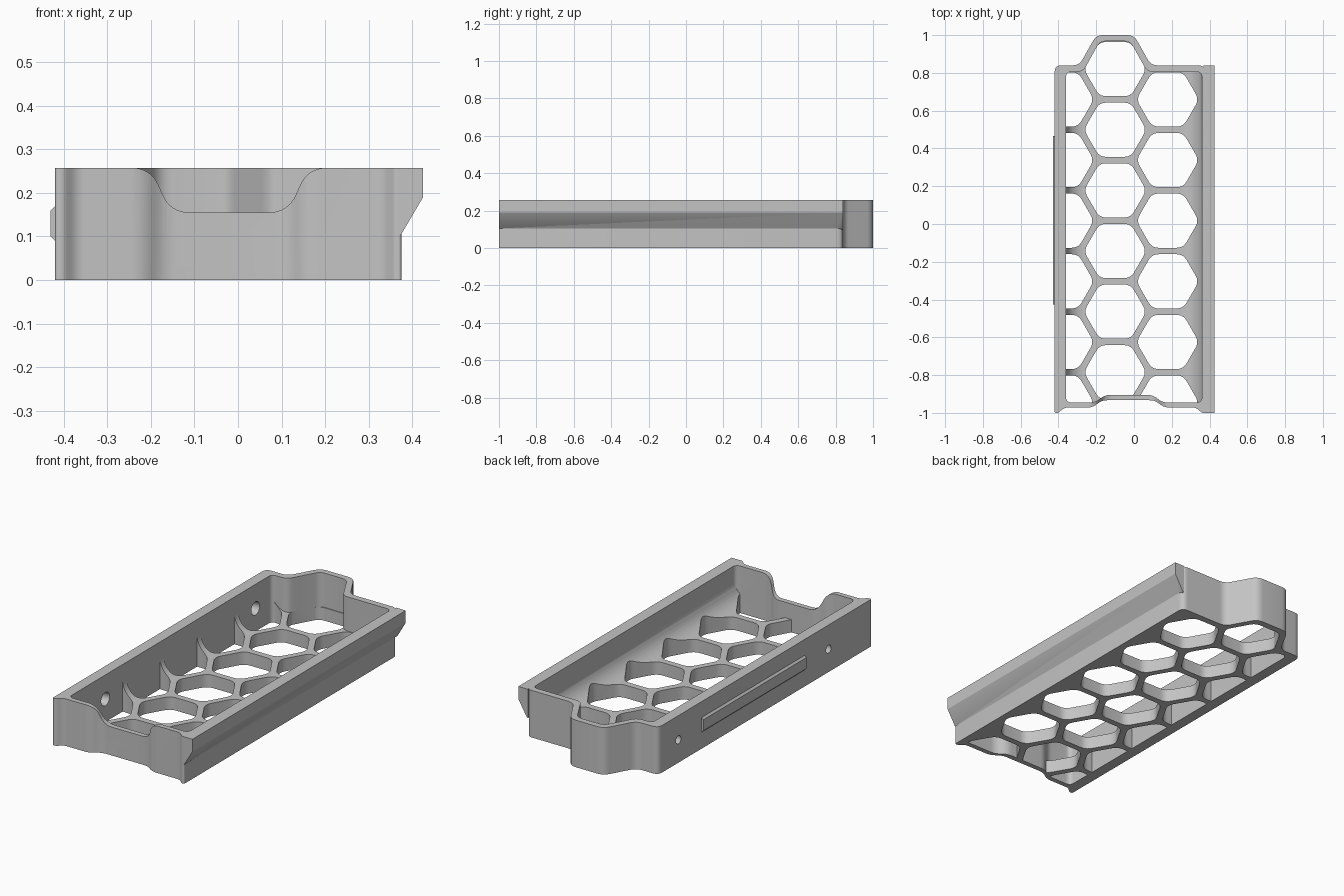
import bpy, bmesh, math
from mathutils import Vector, Matrix

if "Cube" in bpy.data.objects:
    bpy.data.objects.remove(bpy.data.objects["Cube"])

TOP, FLOOR, FILLET = 0.257, 0.07, 0.10
PITCH = 0.321

grey = bpy.data.materials.new("light_grey")
grey.use_nodes = True
colour = (0.55, 0.55, 0.55, 1)
grey.diffuse_color = colour
grey.node_tree.nodes["Principled BSDF"].inputs["Base Color"].default_value = colour


def rounded(points, radius, steps=5):
    """Round every corner of a closed 2D outline."""
    pts = [Vector(p) for p in points]
    out = []
    for i, p in enumerate(pts):
        a, b = pts[i - 1] - p, pts[(i + 1) % len(pts)] - p
        r = min(radius, a.length * 0.45, b.length * 0.45)
        s, e = p + a.normalized() * r, p + b.normalized() * r
        for k in range(steps + 1):
            t = k / steps
            out.append(s * (1 - t) ** 2 + p * 2 * t * (1 - t) + e * t * t)
    return out


def add_prism(bm, outline, lo, hi, axis):
    """Extrude an outline along z (xy outline) or y (xz outline)."""
    place = (lambda p, h: (p[0], p[1], h)) if axis == "z" else (lambda p, h: (p[0], h, p[1]))
    rings = [[bm.verts.new(place(p, h)) for p in outline] for h in (lo, hi)]
    n = len(outline)
    bm.faces.new(rings[0])
    bm.faces.new(rings[1][::-1])
    for i in range(n):
        j = (i + 1) % n
        bm.faces.new((rings[0][j], rings[0][i], rings[1][i], rings[1][j]))


def finish(name, bm):
    bmesh.ops.recalc_face_normals(bm, faces=bm.faces[:])
    mesh = bpy.data.meshes.new(name)
    bm.to_mesh(mesh)
    bm.free()
    mesh.materials.append(grey)
    obj = bpy.data.objects.new(name, mesh)
    bpy.context.collection.objects.link(obj)
    return obj


def prism(name, outline, lo, hi, axis="z"):
    bm = bmesh.new()
    add_prism(bm, outline, lo, hi, axis)
    return finish(name, bm)


def combine(target, tool, operation):
    mod = target.modifiers.new("cut", "BOOLEAN")
    mod.operation, mod.solver, mod.object = operation, "EXACT", tool
    bpy.context.view_layer.objects.active = target
    bpy.ops.object.modifier_apply(modifier=mod.name)
    tool.hide_render = True
    bpy.data.objects.remove(tool)


# Outer shell, following the stepped front and the bulge at the back
outer = rounded([(-.42, -1), (-.40, -1), (-.37, -.972), (-.22, -.972), (-.17, -.933),
                 (.11, -.933), (.16, -.972), (.33, -.972), (.36, -1), (.375, -1),
                 (.375, .84), (.09, .84), (0, 1), (-.20, 1), (-.29, .84), (-.42, .84)], .035)
inner = rounded([(-.36, -.945), (-.205, -.945), (-.155, -.905), (.10, -.905), (.15, -.945),
                 (.36, -.945), (.36, .806), (.07, .806), (-.02, .968), (-.18, .968),
                 (-.27, .806), (-.36, .806)], .03)
tray = prism("tray", outer, 0, TOP)
combine(tray, prism("cavity", inner, FLOOR, TOP + .1), "DIFFERENCE")

# Flared lip along the right side
lip = [(.367, .10), (.375, .105), (.425, .19), (.425, TOP), (.367, TOP)]
combine(tray, prism("lip", lip, -1, .84, "y"), "UNION")

# Concave coves where the floor sweeps up into the long walls
for side in (-1, 1):
    cove = [(side * .365, FLOOR - .01), (side * .365, FLOOR + FILLET)]
    for k in range(13):
        a = k / 12 * math.pi / 2
        cove.append((side * (.36 - FILLET * (1 - math.cos(a))),
                     FLOOR + FILLET * (1 - math.sin(a))))
    cove.append((side * (.36 - FILLET), FLOOR - .01))
    combine(tray, prism("cove", cove, -.955, .815, "y"), "UNION")

# Honeycomb openings, trimmed to the inside of the walls
bm = bmesh.new()
radius = .1435 / math.cos(math.pi / 6)
for column in (-1, 0, 1):
    cx = -.10 + column * PITCH * math.cos(math.pi / 6)
    for row in range(6):
        cy = .82 - PITCH * (row + abs(column) / 2)
        corners = [(cx + radius * math.cos(k * math.pi / 3),
                    cy + radius * math.sin(k * math.pi / 3)) for k in range(6)]
        add_prism(bm, rounded(corners, .035), -.05, TOP - .01, "z")
comb = finish("honeycomb", bm)
combine(comb, prism("trim", inner, -.1, TOP + .1), "INTERSECT")
combine(tray, comb, "DIFFERENCE")

# Finger notch in the front wall
top = TOP + .0005
notch = rounded([(-.32, .32), (-.32, top), (-.20, top), (-.155, .155),
                 (.115, .155), (.16, top), (.28, top), (.28, .32)], .045, 8)
combine(tray, prism("notch", notch, -1.1, -.88, "y"), "DIFFERENCE")

# Countersunk screw holes in the left wall
for y in (-.63, .665):
    bm = bmesh.new()
    bmesh.ops.create_cone(bm, cap_ends=True, segments=32, radius1=.018, radius2=.04, depth=.09,
                          matrix=Matrix.Translation((-.39, y, .125))
                          @ Matrix.Rotation(math.pi / 2, 4, "Y"))
    combine(tray, finish("screw_hole", bm), "DIFFERENCE")

# Raised rail on the outside of the left wall
rail = prism("side_rail", [(-.415, .085), (-.43, .10), (-.43, .16), (-.415, .175)],
             -.425, .465, "y")

for obj in (tray, rail):
    bpy.ops.object.select_all(action="DESELECT")
    obj.select_set(True)
    bpy.context.view_layer.objects.active = obj
    bpy.ops.object.shade_smooth_by_angle(angle=math.radians(30))
